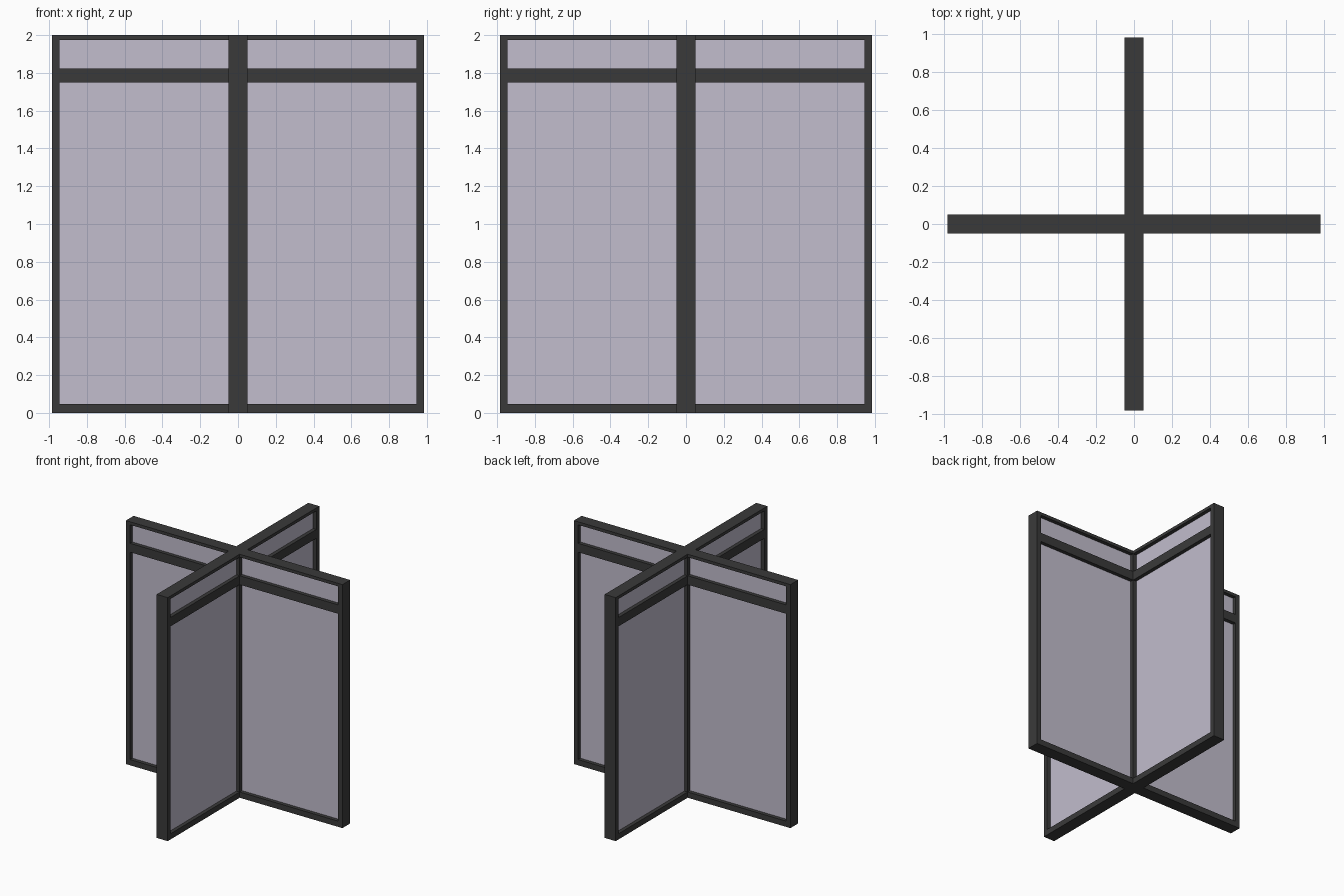
import bpy
import bmesh
from math import pi
from mathutils import Matrix, Vector

if "Cube" in bpy.data.objects:
    bpy.data.objects.remove(bpy.data.objects["Cube"])

H = 2.0        # overall height
R = 0.984      # reach of each wing from the centre
T = 0.05       # half thickness of the frame
G = 0.02       # half thickness of the panes
STILE = 0.945  # inner edge of the outer stile


def material(name, color):
    m = bpy.data.materials.new(name)
    m.diffuse_color = color
    m.use_nodes = True
    m.node_tree.nodes["Principled BSDF"].inputs["Base Color"].default_value = m.diffuse_color
    return m


frame_mat = material("dark_frame", (0.042, 0.042, 0.042, 1))
pane_mat = material("tinted_pane", (0.54, 0.51, 0.61, 1))


def box(name, x, y, z, mat, turn=0.0):
    """Box from (min, max) ranges, turned about the z axis."""
    bm = bmesh.new()
    bmesh.ops.create_cube(bm, size=1)
    size = Vector((x[1] - x[0], y[1] - y[0], z[1] - z[0]))
    centre = Vector((sum(x), sum(y), sum(z))) / 2
    bmesh.ops.scale(bm, vec=size, verts=bm.verts)
    bmesh.ops.translate(bm, vec=centre, verts=bm.verts)
    bm.transform(Matrix.Rotation(turn, 4, 'Z'))
    mesh = bpy.data.meshes.new(name)
    bm.to_mesh(mesh)
    bm.free()
    mesh.materials.append(mat)
    ob = bpy.data.objects.new(name, mesh)
    bpy.context.collection.objects.link(ob)
    return ob


# Centre post shared by all wings
box("centre_post", (-T, T), (-T, T), (0, H), frame_mat)

rails = {"bottom_rail": (0, 0.047), "middle_rail": (1.75, 1.823), "top_rail": (1.975, H)}
panes = {"main_pane": (0.047, 1.75), "upper_pane": (1.823, 1.975)}

# Four identical wings around the post
for i, side in enumerate(("right", "back", "left", "front")):
    turn = i * pi / 2
    box(f"{side}_outer_stile", (STILE, R), (-T, T), (0, H), frame_mat, turn)
    for name, z in rails.items():
        box(f"{side}_{name}", (T, STILE), (-T, T), z, frame_mat, turn)
    for name, z in panes.items():
        box(f"{side}_{name}", (T, STILE), (-G, G), z, pane_mat, turn)
